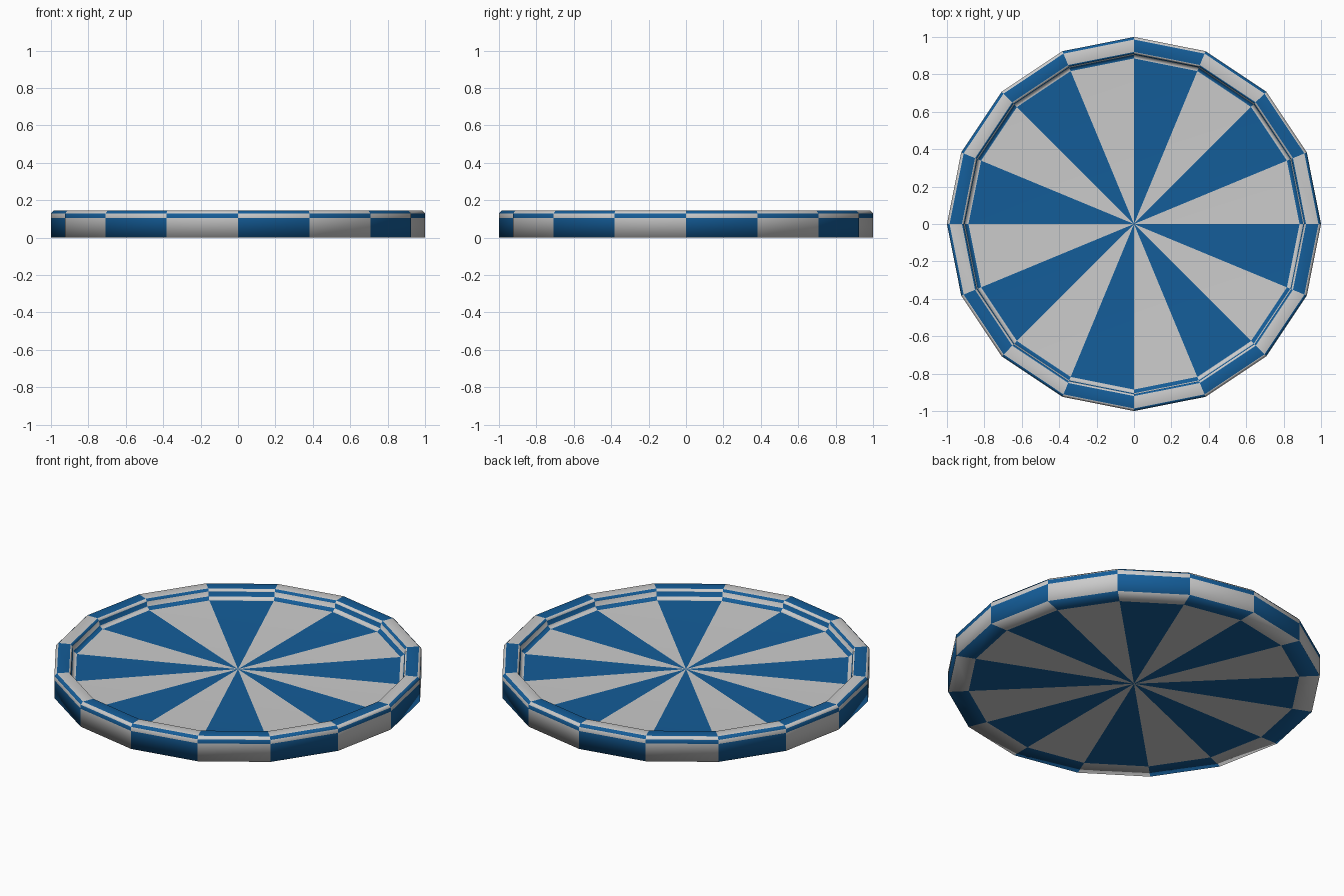
import bpy, bmesh
from math import cos, sin, tau

if "Cube" in bpy.data.objects:
    bpy.data.objects.remove(bpy.data.objects["Cube"])

SIDES = 16

# Lathe profile (radius, height): underside centre, up the wall, over the rim, in to the floor centre
PROFILE = [(0, 0), (0.89, 0), (1.0, 0), (1.0, 0.106), (1.0, 0.13), (0.986, 0.145),
           (0.92, 0.145), (0.91, 0.132), (0.905, 0.105), (0.885, 0.09), (0, 0.09)]


def make_material(name, colour):
    mat = bpy.data.materials.new(name)
    mat.diffuse_color = colour
    mat.use_nodes = True
    mat.node_tree.nodes["Principled BSDF"].inputs["Base Color"].default_value = mat.diffuse_color
    return mat


def add_ring(bm, r, z):
    if r == 0:
        return [bm.verts.new((0, 0, z))] * SIDES
    return [bm.verts.new((r * cos(tau * i / SIDES), r * sin(tau * i / SIDES), z))
            for i in range(SIDES)]


# Round tray with alternating coloured panels
bm = bmesh.new()
rings = [add_ring(bm, r, z) for r, z in PROFILE]
for k in range(len(rings) - 1):
    lower, upper = rings[k], rings[k + 1]
    for i in range(SIDES):
        j = (i + 1) % SIDES
        corners = [lower[i], lower[j], upper[j], upper[i]]
        face = bm.faces.new(list(dict.fromkeys(corners)))
        face.material_index = (k + i) % 2
        face.smooth = True
bmesh.ops.recalc_face_normals(bm, faces=bm.faces)

mesh = bpy.data.meshes.new("round_tray")
bm.to_mesh(mesh)
bm.free()
mesh.materials.append(make_material("blue_panel", (0.007, 0.11, 0.32, 1)))
mesh.materials.append(make_material("pale_panel", (0.8, 0.79, 0.82, 1)))
tray = bpy.data.objects.new("round_tray", mesh)
bpy.context.collection.objects.link(tray)

# Keep the big floor panels flat-looking while the rim shades softly
tray.modifiers.new("weighted_normals", 'WEIGHTED_NORMAL').weight = 50
